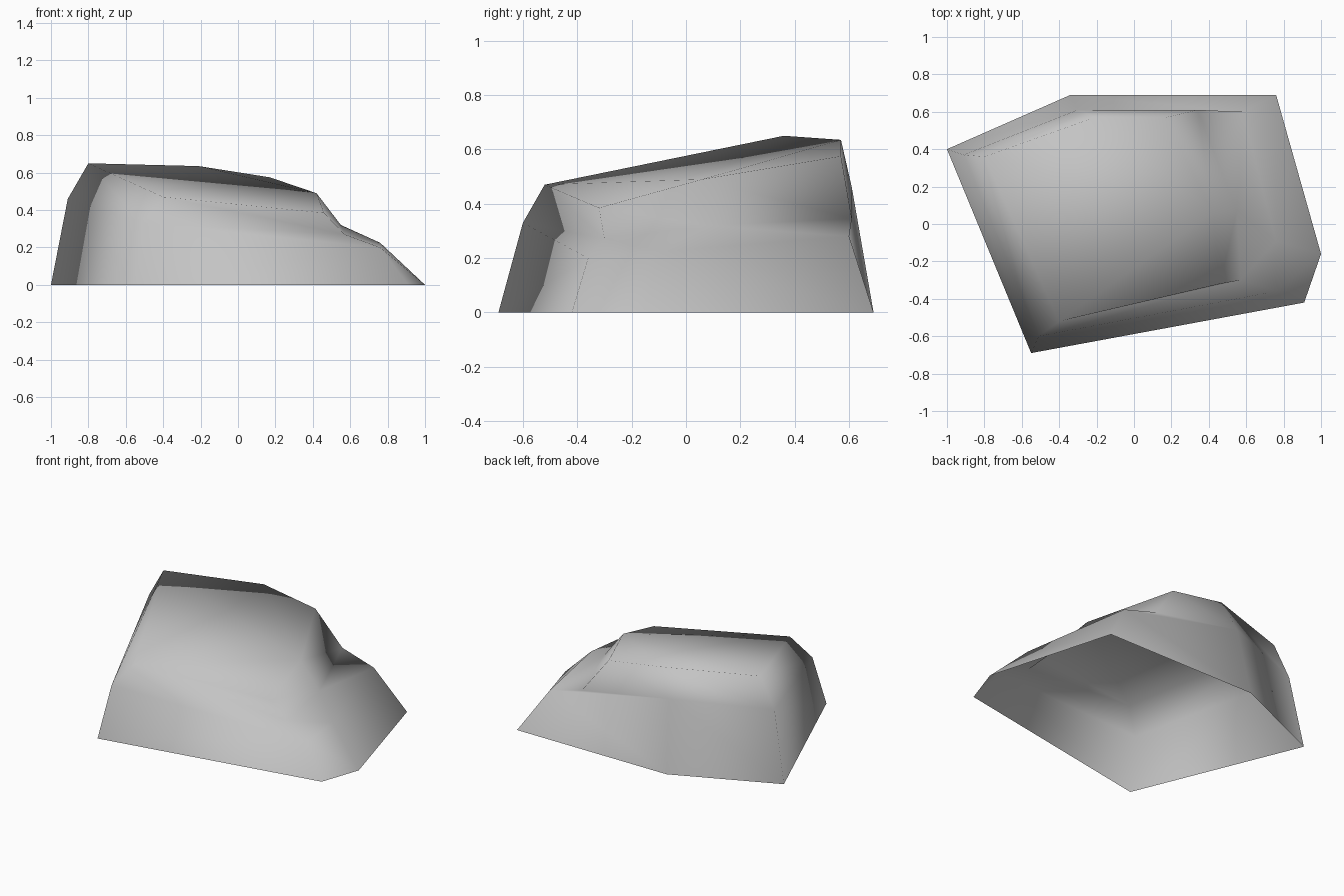
import bpy
import bmesh

default_cube = bpy.data.objects.get("Cube")
if default_cube:
    bpy.data.objects.remove(default_cube, do_unlink=True)

# Stone material
stone = bpy.data.materials.new("stone_grey")
stone.use_nodes = True
grey = (0.55, 0.55, 0.55, 1)
stone.diffuse_color = grey
stone.node_tree.nodes["Principled BSDF"].inputs["Base Color"].default_value = grey

# Ridges of the rock, each a path from the ground up to the rim of the top
ridges = {
    "left_back": [(-1, .4, 0), (-.91, .37, .46), (-.8, .36, .65)],
    "back": [(-.34, .69, 0), (-.3, .61, .46), (-.21, .57, .635)],
    "right_back": [(.76, .69, 0), (.58, .6, .28), (.34, .61, .345), (.17, .57, .575)],
    "right": [(1, -.16, 0), (.76, -.09, .225), (.55, .07, .32), (.42, .06, .49)],
    "right_front": [(.91, -.42, 0), (.76, -.36, .2), (.57, -.3, .27), (.46, -.32, .385)],
    "left_front": [(-.55, -.69, 0), (-.51, -.6, .33), (-.4, -.52, .47)],
}

mesh_builder = bmesh.new()
columns = {name: [mesh_builder.verts.new(point) for point in path]
           for name, path in ridges.items()}


def bridge(first, second):
    """Fill the wall between two neighbouring ridges with triangles."""
    i = j = 0
    last_i, last_j = len(first) - 1, len(second) - 1
    while i < last_i or j < last_j:
        if j < last_j and (j + 1) * last_i <= (i + 1) * last_j:
            mesh_builder.faces.new((first[i], second[j + 1], second[j]))
            j += 1
        else:
            mesh_builder.faces.new((first[i], first[i + 1], second[j]))
            i += 1


# Side walls all the way round, open underneath
names = list(columns)
for name, neighbour in zip(names, names[1:] + names[:1]):
    bridge(columns[name], columns[neighbour])

# Sloping top
rim = {name: column[-1] for name, column in columns.items()}
for corners in (
    ("left_back", "right", "back"),
    ("back", "right", "right_back"),
    ("left_back", "left_front", "right"),
    ("left_front", "right_front", "right"),
):
    mesh_builder.faces.new([rim[corner] for corner in corners])

# Smooth shading over the whole boulder
for face in mesh_builder.faces:
    face.smooth = True

boulder_mesh = bpy.data.meshes.new("boulder")
mesh_builder.to_mesh(boulder_mesh)
mesh_builder.free()
boulder_mesh.materials.append(stone)
boulder = bpy.data.objects.new("boulder", boulder_mesh)
bpy.context.collection.objects.link(boulder)
